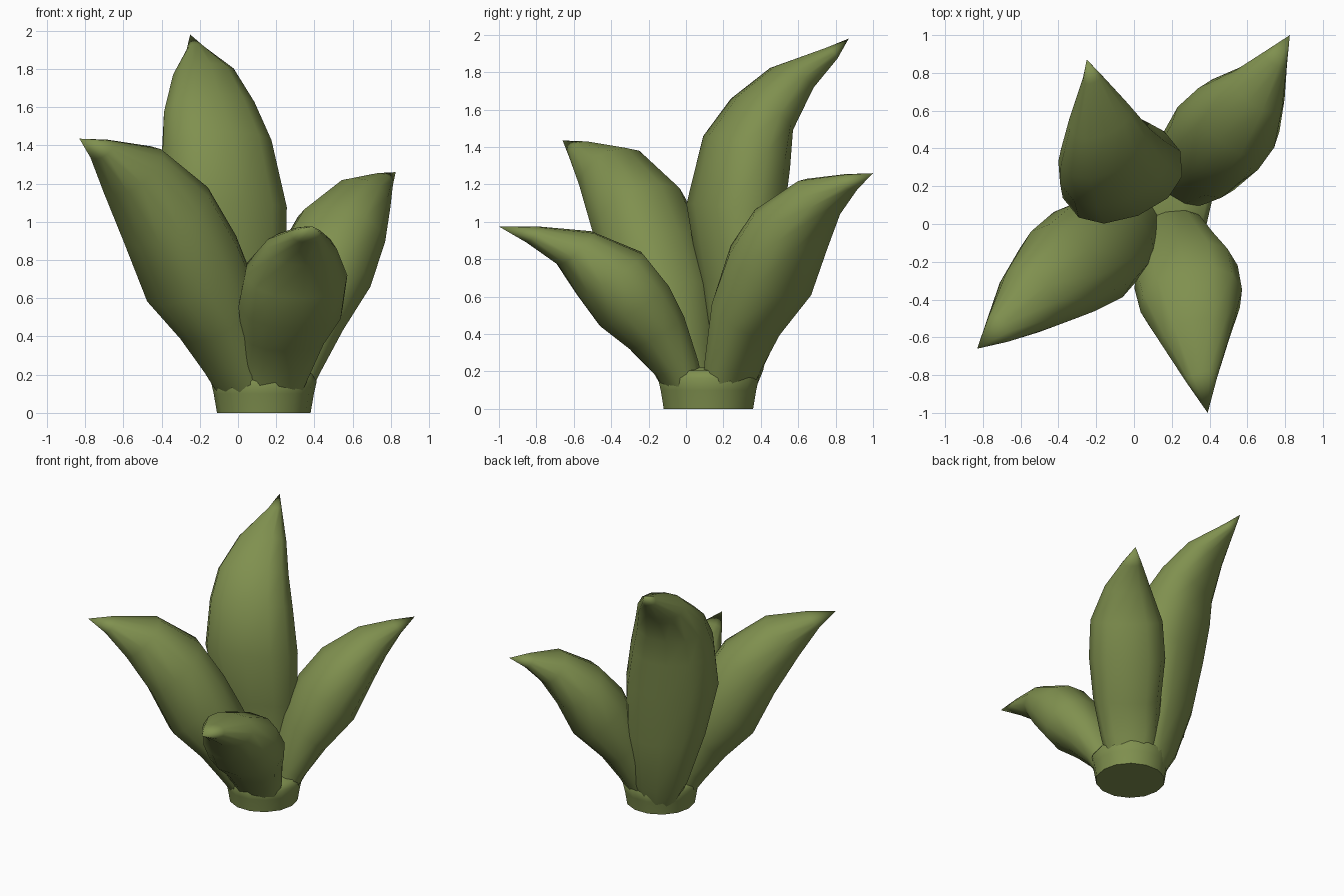
import bpy, bmesh, math
from mathutils import Vector

green = bpy.data.materials.new("leaf green")
green.diffuse_color = (0.215, 0.28, 0.078, 1)
CENTER = (0.14, 0.12)
SIDES = 12


def loft(name, rings, tip=None):
    """Skin a list of point rings, closing the end with a cap or a tip."""
    bm = bmesh.new()
    loops = [[bm.verts.new(p) for p in ring] for ring in rings]
    for a, b in zip(loops, loops[1:]):
        for i in range(len(a)):
            j = (i + 1) % len(a)
            bm.faces.new((a[i], a[j], b[j], b[i]))
    bm.faces.new(loops[0][::-1])
    if tip is None:
        bm.faces.new(loops[-1])
    else:
        t = bm.verts.new(tip)
        last = loops[-1]
        for i in range(len(last)):
            bm.faces.new((last[i], last[(i + 1) % len(last)], t))
    bmesh.ops.recalc_face_normals(bm, faces=bm.faces)
    mesh = bpy.data.meshes.new(name)
    bm.to_mesh(mesh)
    bm.free()
    mesh.materials.append(green)
    ob = bpy.data.objects.new(name, mesh)
    bpy.context.collection.objects.link(ob)
    bpy.ops.object.select_all(action='DESELECT')
    ob.select_set(True)
    bpy.context.view_layer.objects.active = ob
    bpy.ops.object.shade_smooth_by_angle(angle=math.radians(50))
    return ob


def soft(v):
    """Slightly boxy ellipse coordinate."""
    return math.copysign(abs(v) ** 0.88, v) if abs(v) > 1e-6 else 0.0


def leaf(name, origin, tip, stations):
    """Stations: inner radius, inner z, outer radius, outer z, half width, side shift."""
    o = Vector((*origin, 0))
    out = Vector((tip[0] - o.x, tip[1] - o.y, 0)).normalized()
    side = Vector((-out.y, out.x, 0))
    up = Vector((0, 0, 1))
    rings = []
    for ri, zi, ro, zo, w, shift in stations:
        inner, outer = out * ri + up * zi, out * ro + up * zo
        mid, half = o + (inner + outer) / 2 + side * shift, (inner - outer) / 2
        ring = []
        for k in range(SIDES):
            a = 2 * math.pi * k / SIDES
            ring.append(mid + side * w * soft(math.cos(a)) + half * soft(math.sin(a)))
        rings.append(ring)
    loft(name, rings, tip)


# stem base, flaring into the leaf roots
base = []
for r, z in [(0.245, 0), (0.262, 0.1), (0.277, 0.165), (0.25, 0.205), (0.13, 0.225)]:
    base.append([(CENTER[0] - 0.005 + r * math.cos(2 * math.pi * k / 14),
                  CENTER[1] + r * math.sin(2 * math.pi * k / 14), z)
                 for k in range(14)])
loft("stem_base", base)

# four leaves
leaf("back_leaf", (0.05, 0.12), (-0.25, 0.87, 1.98), [
    (0.00, 0.06, 0.20, 0.03, 0.12, -0.06),
    (0.03, 0.30, 0.27, 0.20, 0.20, -0.04),
    (-0.01, 0.70, 0.36, 0.60, 0.285, 0.01),
    (-0.06, 1.10, 0.41, 1.00, 0.335, 0.055),
    (0.04, 1.47, 0.46, 1.28, 0.30, 0.075),
    (0.20, 1.67, 0.48, 1.48, 0.255, 0.08),
    (0.40, 1.83, 0.60, 1.71, 0.17, 0.05),
    (0.68, 1.93, 0.74, 1.87, 0.05, 0.01)])
leaf("left_leaf", CENTER, (-0.83, -0.66, 1.435), [
    (0.02, 0.06, 0.20, 0.03, 0.15, 0),
    (0.08, 0.35, 0.33, 0.20, 0.20, 0),
    (0.14, 0.68, 0.47, 0.37, 0.25, -0.01),
    (0.28, 0.95, 0.67, 0.56, 0.29, -0.02),
    (0.45, 1.20, 0.82, 0.87, 0.27, -0.035),
    (0.74, 1.395, 0.99, 1.14, 0.19, -0.03),
    (1.05, 1.43, 1.13, 1.33, 0.085, -0.01)])
leaf("right_leaf", CENTER, (0.825, 1.0, 1.26), [
    (0.02, 0.06, 0.20, 0.03, 0.15, 0),
    (0.07, 0.28, 0.29, 0.20, 0.20, -0.01),
    (0.15, 0.62, 0.42, 0.38, 0.24, -0.03),
    (0.27, 0.89, 0.63, 0.59, 0.27, -0.035),
    (0.44, 1.08, 0.75, 0.84, 0.255, -0.045),
    (0.70, 1.23, 0.87, 1.03, 0.16, -0.045),
    (0.94, 1.255, 1.00, 1.17, 0.07, -0.02)])
leaf("front_leaf", CENTER, (0.39, -1.0, 0.975), [
    (0.02, 0.06, 0.20, 0.03, 0.15, 0),
    (0.07, 0.26, 0.29, 0.18, 0.19, 0.02),
    (0.15, 0.50, 0.44, 0.32, 0.225, 0.035),
    (0.24, 0.67, 0.60, 0.44, 0.28, 0.045),
    (0.38, 0.84, 0.72, 0.60, 0.275, 0.045),
    (0.65, 0.95, 0.83, 0.77, 0.19, 0.03),
    (0.93, 0.975, 1.00, 0.89, 0.085, 0.01)])
